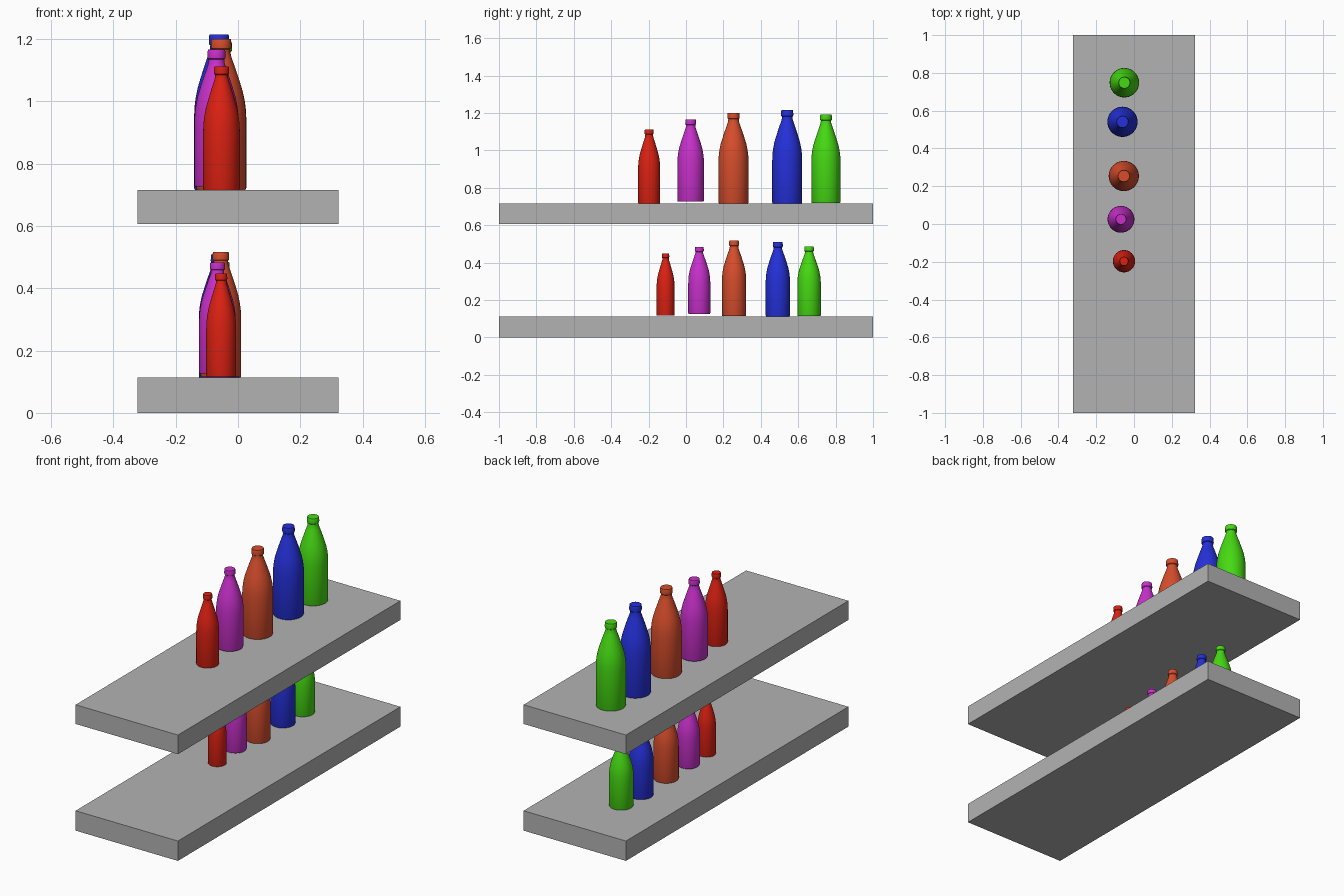
import bpy, bmesh, math

if "Cube" in bpy.data.objects:
    bpy.data.objects.remove(bpy.data.objects["Cube"])


def material(name, rgb):
    m = bpy.data.materials.new(name)
    m.diffuse_color = (*rgb, 1)
    m.use_nodes = True
    m.node_tree.nodes["Principled BSDF"].inputs["Base Color"].default_value = m.diffuse_color
    return m


MATS = {
    "red": material("red", (0.72, 0.015, 0.006)),
    "magenta": material("magenta", (0.58, 0.03, 0.6)),
    "orange": material("burnt orange", (0.68, 0.075, 0.025)),
    "blue": material("blue", (0.018, 0.03, 0.7)),
    "green": material("green", (0.06, 0.7, 0.006)),
}
GREY = material("shelf grey", (0.45, 0.45, 0.45))

# Half outline of a bottle: radius and height as fractions of the full size
PROFILE = [(0, 0), (0.97, 0), (1, 0.012), (1, 0.46), (0.985, 0.53), (0.94, 0.59),
           (0.86, 0.655), (0.74, 0.72), (0.58, 0.80), (0.43, 0.87), (0.36, 0.905),
           (0.35, 0.93), (0.40, 0.937), (0.41, 0.95), (0.40, 0.99), (0.38, 1), (0, 1)]


def add_object(name, bm, mat):
    bmesh.ops.recalc_face_normals(bm, faces=bm.faces)
    mesh = bpy.data.meshes.new(name)
    bm.to_mesh(mesh)
    bm.free()
    mesh.materials.append(mat)
    ob = bpy.data.objects.new(name, mesh)
    bpy.context.collection.objects.link(ob)
    return ob


def shelf(name, z0, z1):
    bm = bmesh.new()
    bmesh.ops.create_cube(bm, size=1)
    bmesh.ops.scale(bm, vec=(0.644, 2, z1 - z0), verts=bm.verts)
    bmesh.ops.translate(bm, vec=(0, 0, (z0 + z1) / 2), verts=bm.verts)
    add_object(name, bm, GREY)


def bottle(name, colour, x, y, radius, z0, z1):
    bm = bmesh.new()
    verts = [bm.verts.new((r * radius, 0, h * (z1 - z0))) for r, h in PROFILE]
    edges = [bm.edges.new(pair) for pair in zip(verts, verts[1:])]
    bmesh.ops.spin(bm, geom=verts + edges, cent=(0, 0, 0), axis=(0, 0, 1),
                   angle=math.tau, steps=40)
    bmesh.ops.remove_doubles(bm, verts=bm.verts, dist=1e-5)
    ob = add_object(name, bm, MATS[colour])
    ob.location = (x, y, z0)
    bpy.ops.object.select_all(action='DESELECT')
    ob.select_set(True)
    bpy.context.view_layer.objects.active = ob
    bpy.ops.object.shade_smooth_by_angle(angle=math.radians(35))


# Two shelves
shelf("lower_shelf", 0, 0.113)
shelf("upper_shelf", 0.607, 0.716)

# Bottles: colour, x, y, radius, bottom, top
UPPER = [("red", -0.053, -0.197, 0.059, 0.716, 1.113),
         ("magenta", -0.069, 0.025, 0.071, 0.727, 1.166),
         ("orange", -0.054, 0.254, 0.080, 0.716, 1.201),
         ("blue", -0.061, 0.541, 0.080, 0.716, 1.215),
         ("green", -0.051, 0.748, 0.078, 0.718, 1.192)]
LOWER = [("red", -0.054, -0.109, 0.048, 0.116, 0.448),
         ("magenta", -0.066, 0.071, 0.059, 0.126, 0.483),
         ("orange", -0.055, 0.257, 0.065, 0.115, 0.517),
         ("blue", -0.061, 0.491, 0.065, 0.113, 0.509),
         ("green", -0.053, 0.658, 0.063, 0.114, 0.485)]
for level, rows in (("upper", UPPER), ("lower", LOWER)):
    for row in rows:
        bottle(f"{level}_{row[0]}_bottle", *row)
